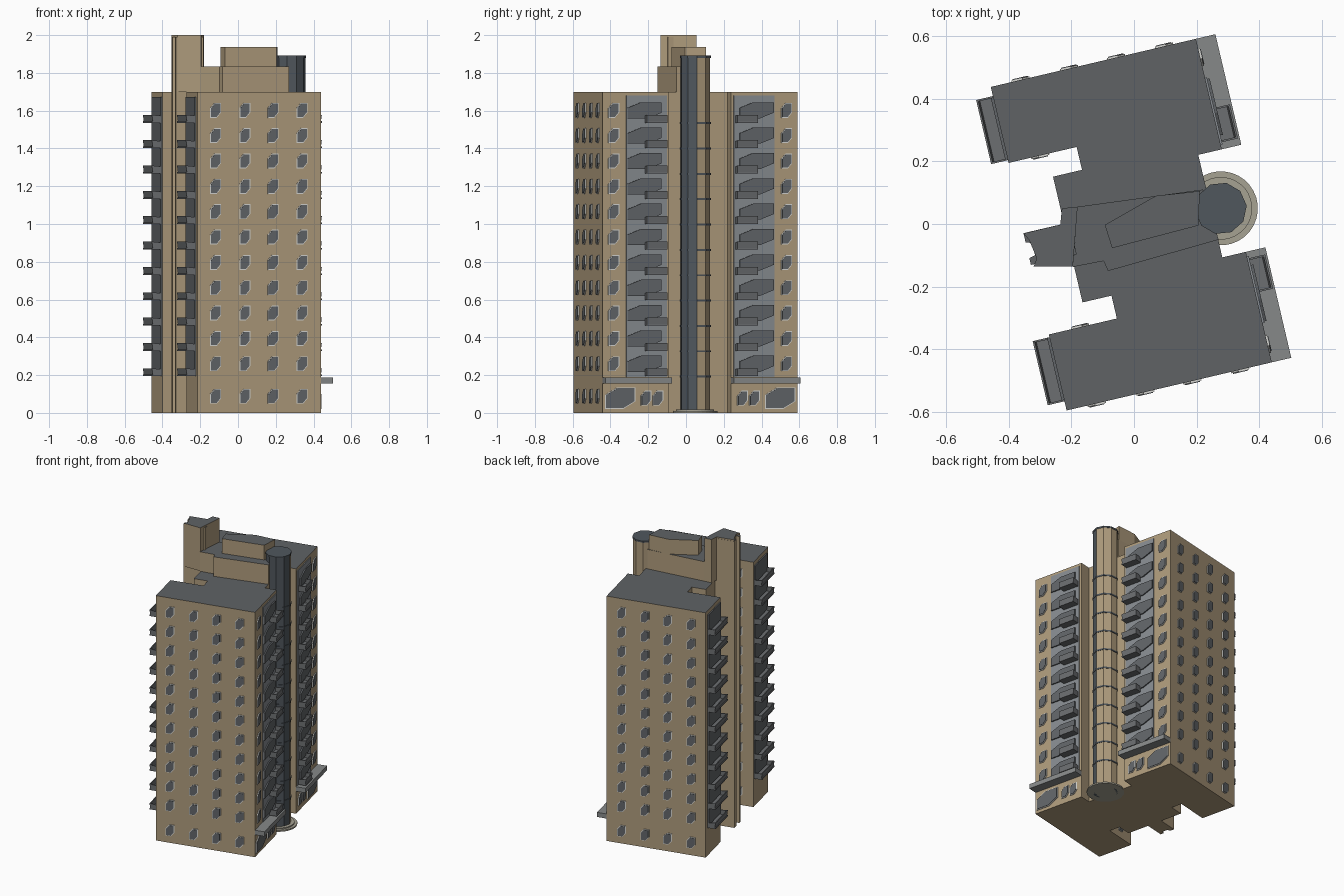
import bpy, bmesh, math
from mathutils import Vector

if "Cube" in bpy.data.objects:
    bpy.data.objects.remove(bpy.data.objects["Cube"])

A = math.radians(13.2)                       # plan rotation of the block
U = Vector((math.cos(A), math.sin(A), 0))    # along the wings
V = Vector((-math.sin(A), math.cos(A), 0))   # across the wings
Z = Vector((0, 0, 1))
FLOORS = [0.26 + 0.1342 * i for i in range(11)]


def material(name, *rgb):
    m = bpy.data.materials.new(name)
    m.diffuse_color = (*rgb, 1)
    m.use_nodes = True
    m.node_tree.nodes["Principled BSDF"].inputs["Base Color"].default_value = m.diffuse_color
    return m


TAN = material("tan wall", 0.42, 0.325, 0.2)
ROOF = material("dark grey roof", 0.115, 0.123, 0.13)
GLASS = material("window glass", 0.12, 0.13, 0.14)
FRAME = material("pale window frame", 0.66, 0.66, 0.63)
CANOPY = material("light grey concrete", 0.24, 0.25, 0.25)
STRIP = material("blue grey panel", 0.24, 0.26, 0.28)
BALCONY = material("mid grey balcony", 0.15, 0.158, 0.165)
STAIR = material("dark stair glazing", 0.08, 0.095, 0.11)
BASE = material("beige plinth", 0.38, 0.36, 0.29)


def prism(bm, pts, ext):
    """Extrude a flat loop of points by a vector."""
    lo = [bm.verts.new(p) for p in pts]
    hi = [bm.verts.new(Vector(p) + ext) for p in pts]
    n = len(pts)
    bm.faces.new(lo[::-1])
    bm.faces.new(hi)
    for i in range(n):
        bm.faces.new((lo[i], lo[(i + 1) % n], hi[(i + 1) % n], hi[i]))


def finish(name, bm, mats, rule=None):
    bmesh.ops.recalc_face_normals(bm, faces=bm.faces[:])
    if rule:
        for f in bm.faces:
            f.material_index = rule(f)
    me = bpy.data.meshes.new(name)
    bm.to_mesh(me)
    bm.free()
    for m in mats:
        me.materials.append(m)
    ob = bpy.data.objects.new(name, me)
    bpy.context.collection.objects.link(ob)


def loc(u, v, z=0):
    return U * u + V * v + Z * z


def top_dark(f):
    return 1 if f.normal.z > 0.5 else 0


def block(name, pts, z0, z1):
    bm = bmesh.new()
    prism(bm, [Vector((p[0], p[1], z0)) for p in pts], Z * (z1 - z0))
    finish(name, bm, [TAN, ROOF], top_dark)


def box(bm, u0, u1, v0, v1, z0, z1):
    prism(bm, [loc(u0, v0, z0), loc(u1, v0, z0), loc(u1, v1, z0), loc(u0, v1, z0)], Z * (z1 - z0))


# Main body: half plan mirrored across the centre line
half = [(0.25, 0.168), (0.327, 0.168), (0.327, 0.53), (-0.345, 0.53), (-0.345, 0.281),
        (-0.122, 0.281), (-0.122, 0.206), (-0.217, 0.206)]
plan = half + [(u, -v) for u, v in reversed(half)]
block("main_body", [loc(*p) for p in plan], 0, 1.7)

# Lift shaft on the west side, with a narrow groove, and its taller head
shaft = [(-0.2, 0.052), (-0.35, 0.052), (-0.35, 0.022), (-0.33, 0.015), (-0.33, -0.025),
         (-0.35, -0.03), (-0.35, -0.052), (-0.2, -0.052)]
block("lift_shaft", [loc(*p) for p in shaft], 0, 1.99)
block("lift_head", [(-0.353, -0.03), (-0.235, -0.002), (-0.23, 0.05), (-0.18, 0.055), (-0.195, -0.135),
                    (-0.32, -0.135), (-0.31, -0.11), (-0.335, -0.05)], 1.7, 2.0)

# Rooftop plant rooms
block("plant_room", [(-0.18, 0.055), (0.22, 0.11), (0.27, -0.05), (-0.083, -0.15),
                     (-0.097, -0.118), (-0.195, -0.137)], 1.7, 1.835)
block("upper_plant_room", [(-0.093, -0.003), (0.07, 0.09), (0.21, 0.105), (0.205, -0.005),
                           (-0.07, -0.077)], 1.83, 1.937)

# Stair tower: glazed to the south, walled to the north
C = Vector((0.277, 0.05, 0))


def ring(r, z, n=10):
    return [C + Vector((r * math.cos(math.tau * i / n + 0.1), r * math.sin(math.tau * i / n + 0.1), z))
            for i in range(n)]


bm = bmesh.new()
prism(bm, ring(0.08, 0), Z * 1.89)
finish("stair_tower", bm, [TAN, ROOF, STAIR],
       lambda f: 1 if f.normal.z > 0.5 else (2 if f.normal.y < 0.15 else 0))
bm = bmesh.new()
for z in FLOORS:
    prism(bm, ring(0.083, z - 0.073), Z * 0.01)
prism(bm, ring(0.083, 1.88), Z * 0.011)
finish("stair_floor_bands", bm, [STAIR])
bm = bmesh.new()
prism(bm, ring(0.118, 0, 32), Z * 0.01)
prism(bm, ring(0.1, 0.01, 32), Z * 0.008)
finish("stair_plinth", bm, [BASE])

# Windows: chamfered panes with a pale frame
HEX = [(-0.5, -0.5), (0.1, -0.5), (0.5, -0.15), (0.5, 0.5), (-0.1, 0.5), (-0.5, 0.15)]
RECT = [(-0.5, -0.5), (0.5, -0.5), (0.5, 0.5), (-0.5, 0.5)]
panes, frames = bmesh.new(), bmesh.new()


def plate(bm, shape, origin, along, out, w, h, t):
    prism(bm, [origin + along * (a * w) + Z * (b * h) for a, b in shape], out * t)


def window(origin, along, out, w=0.05, h=0.07, frame=True):
    if frame:
        plate(frames, HEX, origin, along, out, w + 0.009, h + 0.009, 0.005)
    plate(panes, HEX, origin, along, out, w, h, 0.008)


for z in [0.088] + FLOORS:
    for s in (1, -1):
        for u in (-0.247, -0.088, 0.066, 0.223):           # end walls
            window(loc(u, 0.53 * s, z), U * -s, V * s)
        window(loc(-0.242, 0.281 * s, z), U * s, V * -s)   # inner wing walls
for s in (1, -1):
    for z in FLOORS:                                       # east and west walls
        window(loc(0.327, 0.47 * s, z), V, U)
        window(loc(0.333, 0.305 * s, z), V, U, 0.185, 0.085, False)
        plate(panes, RECT, loc(-0.345, 0.393 * s, z + 0.01), V, -U, 0.205, 0.12, 0.008)
    window(loc(0.327, 0.435 * s, 0.078), V, U, 0.155, 0.105)   # ground floor
    for v in (0.295, 0.23):
        window(loc(0.327, v * s, 0.078), V, U, 0.048, 0.07)
finish("window_panes", panes, [GLASS])
finish("window_frames", frames, [FRAME])

# East facade strips, entrance canopies and balconies
strips, canopies, balconies = bmesh.new(), bmesh.new(), bmesh.new()


def balcony(u0, u1, v0, v1, z):
    """Floor slab with a leaning front parapet and side cheeks."""
    d = 0.006 if u1 > u0 else -0.006
    box(balconies, u0, u1, v0, v1, z, z + 0.008)
    prism(balconies, [loc(u1 - 2 * d, v0, z), loc(u1 - d, v0, z), loc(u1, v0, z + 0.042),
                      loc(u1 - d, v0, z + 0.042)], V * (v1 - v0))
    for v in (v0, v1 - 0.006):
        prism(balconies, [loc(u0, v, z), loc(u1 - d, v, z), loc(u1, v, z + 0.042),
                          loc(u0, v, z + 0.036)], V * 0.006)


for s in (1, -1):
    plate(strips, RECT, loc(0.327, 0.292 * s, 0.935), V, U, 0.22, 1.49, 0.006)
    box(canopies, 0.325, 0.391, *sorted((0.168 * s, 0.53 * s)), 0.155, 0.187)
    for z in FLOORS:
        balcony(0.327, 0.385, *sorted((0.19 * s, 0.302 * s)), z - 0.066)
        balcony(-0.345, -0.4, *sorted((0.29 * s, 0.5 * s)), z - 0.066)
finish("east_facade_strips", strips, [STRIP])
finish("entrance_canopies", canopies, [CANOPY])
finish("balconies", balconies, [BALCONY])
